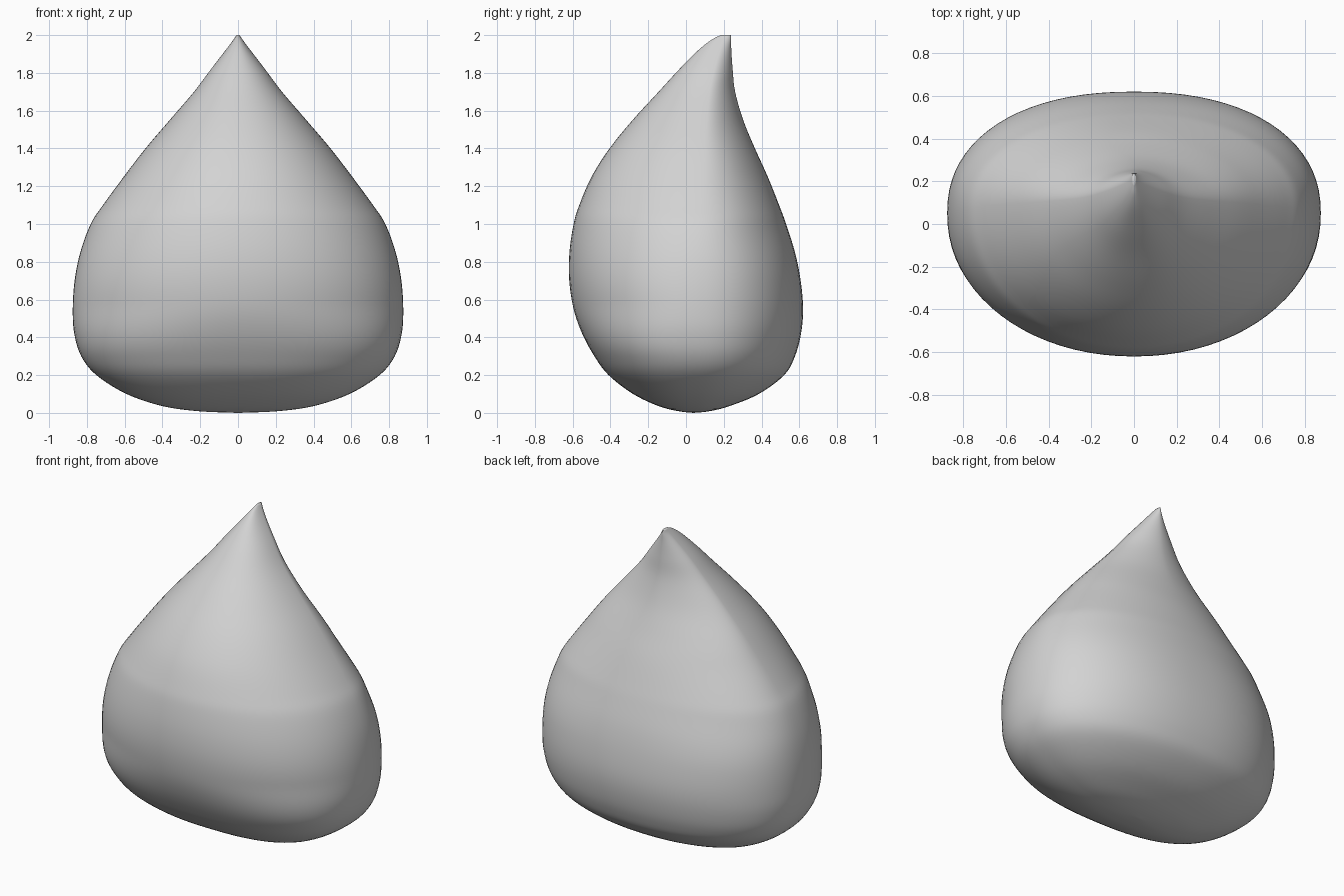
import bpy, bmesh, math

if "Cube" in bpy.data.objects:
    bpy.data.objects.remove(bpy.data.objects["Cube"])

# Horizontal sections, bottom to tip: z, half width, front y, back y, y of widest point
ROWS = [
    (0.0, 0.0, 0.04, 0.04, 0.04),
    (0.009, 0.21, -0.04, 0.125, 0.04),
    (0.036, 0.40, -0.145, 0.23, 0.05),
    (0.10, 0.59, -0.28, 0.385, 0.06),
    (0.20, 0.75, -0.41, 0.52, 0.07),
    (0.30, 0.83, -0.485, 0.577, 0.07),
    (0.42, 0.867, -0.55, 0.609, 0.06),
    (0.55, 0.875, -0.595, 0.62, 0.05),
    (0.70, 0.865, -0.618, 0.607, 0.05),
    (0.85, 0.835, -0.617, 0.577, 0.06),
    (1.00, 0.78, -0.595, 0.53, 0.07),
    (1.10, 0.715, -0.565, 0.493, 0.08),
    (1.25, 0.605, -0.50, 0.433, 0.09),
    (1.40, 0.49, -0.405, 0.365, 0.10),
    (1.55, 0.362, -0.283, 0.303, 0.11),
    (1.70, 0.233, -0.145, 0.26, 0.125),
    (1.82, 0.143, -0.035, 0.247, 0.15),
    (1.92, 0.066, 0.065, 0.24, 0.18),
    (1.975, 0.025, 0.135, 0.239, 0.20),
    (2.0, 0.008, 0.185, 0.237, 0.22),
]
# Roundness of the front and back halves by height (2 = ellipse, more = squarer)
FRONT = [(0, 2.5), (0.3, 2.4), (0.6, 2.1), (1.0, 2.05), (1.5, 2.1), (2.1, 2.3)]
BACK = [(0, 2.1), (0.3, 2.2), (0.7, 2.25), (1.0, 2.1), (1.3, 1.95), (1.6, 1.75), (2.1, 1.8)]
STEPS, SEG = 5, 80


def catmull(a, b, c, d, t):
    return 0.5 * (2 * b + (c - a) * t + (2 * a - 5 * b + 4 * c - d) * t * t
                  + (3 * b - a - 3 * c + d) * t ** 3)


def smooth_rows():
    n = len(ROWS)
    out = []
    for i in range(n - 1):
        p = [ROWS[max(0, min(n - 1, i + k))] for k in (-1, 0, 1, 2)]
        for s in range(STEPS):
            out.append([catmull(*v, s / STEPS) for v in zip(*p)])
    out.append(list(ROWS[-1]))
    return out


def lookup(table, z):
    for (z0, a), (z1, b) in zip(table, table[1:]):
        if z <= z1:
            t = max(0, (z - z0) / (z1 - z0))
            return a + (b - a) * t * t * (3 - 2 * t)
    return table[-1][1]


def spow(v, e):
    return math.copysign(abs(v) ** e, v)


def section(row):
    z, w, front, back, mid = row
    pts = []
    for k in range(SEG):
        a = 2 * math.pi * k / SEG
        c, s = math.cos(a), math.sin(a)
        e = 2 / lookup(BACK if s > 0 else FRONT, z)
        depth = back - mid if s > 0 else mid - front
        pts.append((w * spow(c, e), mid + depth * spow(s, e), max(0, z)))
    return pts


# Drop-shaped body
bm = bmesh.new()
rings = [[bm.verts.new(p) for p in section(r)] for r in smooth_rows()[1:]]
for lo, hi in zip(rings, rings[1:]):
    for k in range(SEG):
        j = (k + 1) % SEG
        bm.faces.new((lo[k], lo[j], hi[j], hi[k]))
pole = bm.verts.new((0, 0.04, 0))
for k in range(SEG):
    bm.faces.new((pole, rings[0][(k + 1) % SEG], rings[0][k]))
bm.faces.new(rings[-1])
bmesh.ops.recalc_face_normals(bm, faces=bm.faces)
for f in bm.faces:
    f.smooth = True
mesh = bpy.data.meshes.new("drop_body")
bm.to_mesh(mesh)
bm.free()

grey = bpy.data.materials.new("light grey")
grey.diffuse_color = (0.65, 0.65, 0.65, 1)
grey.use_nodes = True
grey.node_tree.nodes["Principled BSDF"].inputs["Base Color"].default_value = grey.diffuse_color
mesh.materials.append(grey)
body = bpy.data.objects.new("drop_body", mesh)
bpy.context.collection.objects.link(body)
